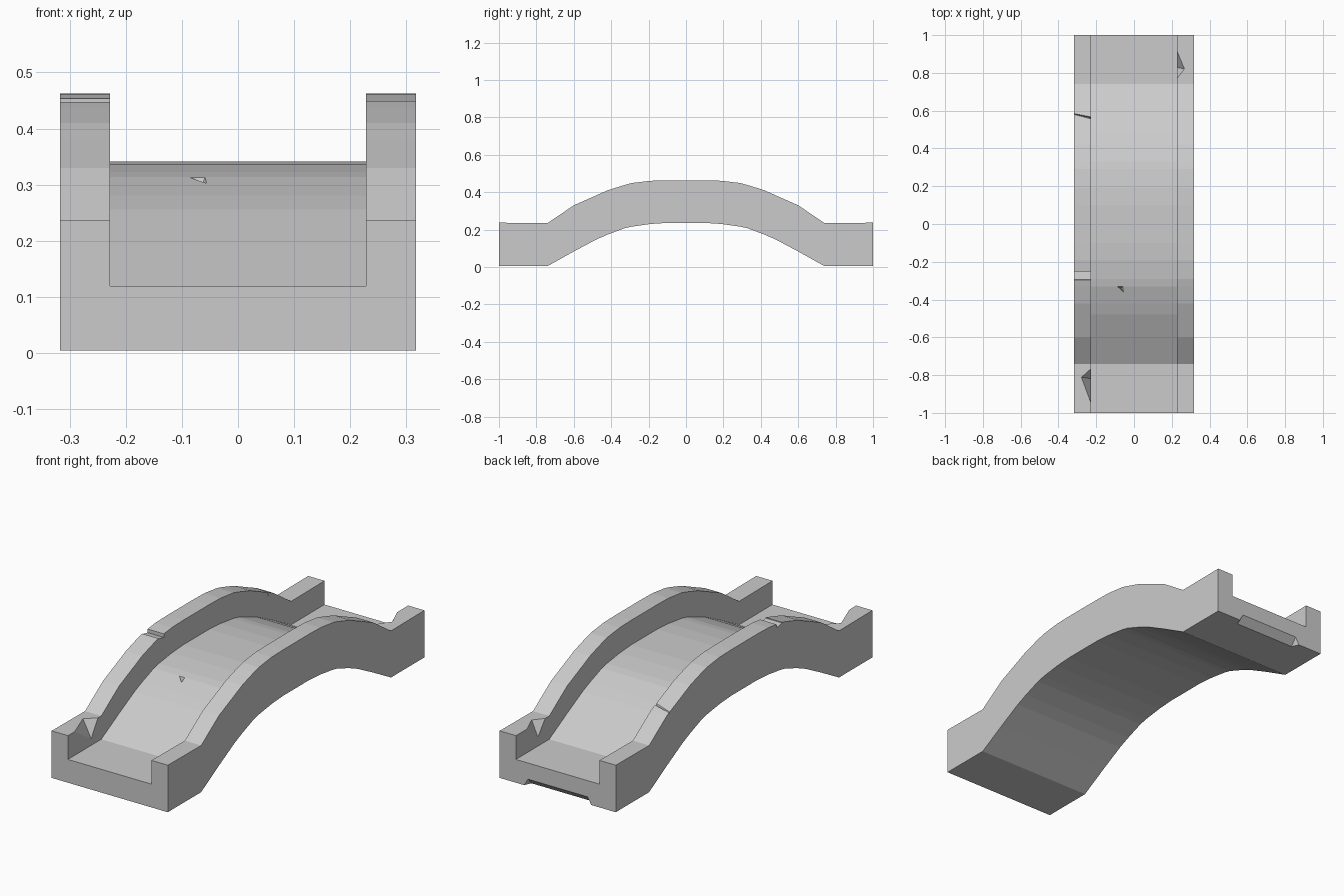
import bpy, bmesh

if "Cube" in bpy.data.objects:
    bpy.data.objects.remove(bpy.data.objects["Cube"])

# Half profile along y: (y, underside z, rail top z)
HALF = [(1.0, 0.005, 0.237), (0.74, 0.005, 0.235), (0.60, 0.083, 0.33),
        (0.48, 0.147, 0.383), (0.42, 0.173, 0.41), (0.33, 0.207, 0.438),
        (0.29, 0.216, 0.449), (0.19, 0.23, 0.461), (0.10, 0.236, 0.463)]
STATIONS = [(-y, b, t) for y, b, t in HALF] + HALF[::-1]
OUT, INN = 0.317, 0.228


def deck_z(b):
    # Deck surface above the underside
    return b + 0.115 - 0.04 * b


def make_object(name, bm):
    bmesh.ops.recalc_face_normals(bm, faces=bm.faces)
    mesh = bpy.data.meshes.new(name)
    bm.to_mesh(mesh)
    bm.free()
    ob = bpy.data.objects.new(name, mesh)
    bpy.context.collection.objects.link(ob)
    return ob


# Bridge: U-shaped section lofted along the arch
bm = bmesh.new()
rings = []
for y, b, t in STATIONS:
    d = deck_z(b)
    section = [(-OUT, b), (OUT, b), (OUT, t), (INN, t),
               (INN, d), (-INN, d), (-INN, t), (-OUT, t)]
    rings.append([bm.verts.new((x, y, z)) for x, z in section])
for r0, r1 in zip(rings, rings[1:]):
    for i in range(8):
        j = (i + 1) % 8
        bm.faces.new((r0[i], r0[j], r1[j], r1[i]))
bm.faces.new(rings[0])
bm.faces.new(rings[-1])
bridge = make_object("arched_bridge", bm)


def chip(name, points):
    # Convex chip carved out of the stone
    bm = bmesh.new()
    for p in points:
        bm.verts.new(p)
    bmesh.ops.convex_hull(bm, input=bm.verts)
    cutter = make_object(name, bm)
    cutter.hide_render = True
    mod = bridge.modifiers.new(name, 'BOOLEAN')
    mod.operation = 'DIFFERENCE'
    mod.solver = 'EXACT'
    mod.object = cutter
    return cutter


cutters = [
    # Rail ends, inner edges
    chip("front_rail_chip", [(-0.22, -0.99, 0.25), (-0.22, -0.75, 0.25),
                             (-0.287, -0.81, 0.25), (-0.22, -0.82, 0.14)]),
    chip("back_rail_chip", [(0.22, 0.95, 0.25), (0.22, 0.75, 0.25),
                            (0.275, 0.82, 0.25), (0.22, 0.83, 0.15)]),
    # Steps and crack in the left rail
    chip("rail_step", [(x, y, z) for x in (-0.33, -0.222) for y, z in
                       ((-0.252, 0.436), (-0.252, 0.48), (-0.30, 0.48), (-0.295, 0.444))]),
    chip("rail_crack", [(x, y + s, z) for x, s in ((-0.33, 0.025), (-0.222, 0)) for y, z in
                        ((0.56, 0.33), (0.55, 0.37), (0.575, 0.37))]),
    # Pit in the deck
    chip("deck_pit", [(-0.10, -0.325, 0.335), (-0.05, -0.37, 0.31),
                      (-0.05, -0.325, 0.335), (-0.07, -0.34, 0.285)]),
    # Broken lower edge of the back end
    chip("back_edge_chip", [(0.20, 1.02, -0.01), (-0.20, 1.02, -0.01),
                            (0.16, 1.02, 0.06), (-0.16, 1.02, 0.06),
                            (0.17, 0.95, -0.01), (-0.17, 0.95, -0.01)]),
]

# Apply the carving and discard the cutters
bpy.context.view_layer.update()
deps = bpy.context.evaluated_depsgraph_get()
carved = bpy.data.meshes.new_from_object(bridge.evaluated_get(deps))
bridge.modifiers.clear()
bridge.data = carved
for c in cutters:
    bpy.data.objects.remove(c)
